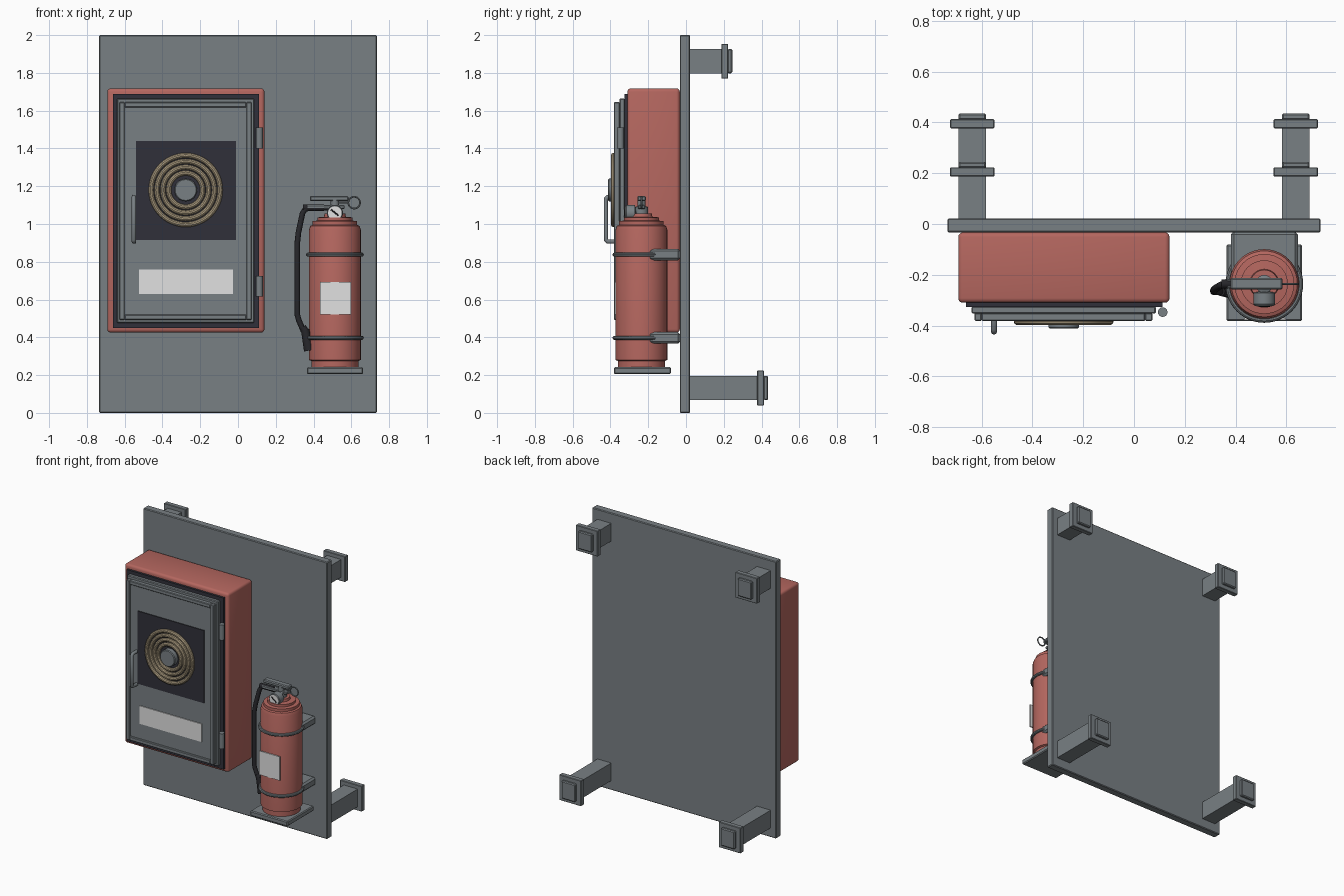
import bpy, bmesh, math
from mathutils import Matrix, Vector

if "Cube" in bpy.data.objects:
    bpy.data.objects.remove(bpy.data.objects["Cube"])


def material(name, rgb):
    m = bpy.data.materials.new(name)
    m.diffuse_color = (*rgb, 1)
    m.use_nodes = True
    m.node_tree.nodes["Principled BSDF"].inputs["Base Color"].default_value = m.diffuse_color
    return m


GREY = material("steel grey", (0.19, 0.215, 0.23))
RED = material("safety red", (0.46, 0.135, 0.115))
DARK = material("dark seal", (0.03, 0.03, 0.042))
BLACK = material("black rubber", (0.02, 0.02, 0.024))
TAN = material("tan hose", (0.42, 0.34, 0.22))
WHITE = material("white label", (0.75, 0.75, 0.75))


def finish(name, bm, mat, smooth=True):
    bmesh.ops.recalc_face_normals(bm, faces=bm.faces[:])
    me = bpy.data.meshes.new(name)
    bm.to_mesh(me)
    bm.free()
    me.materials.append(mat)
    if smooth:
        me.shade_smooth()
        me.set_sharp_from_angle(angle=math.radians(35))
    ob = bpy.data.objects.new(name, me)
    bpy.context.collection.objects.link(ob)
    return ob


def box(name, x, y, z, mat, bevel=0.0, segments=1):
    bm = bmesh.new()
    size = (x[1] - x[0], y[1] - y[0], z[1] - z[0])
    centre = Vector((sum(x) / 2, sum(y) / 2, sum(z) / 2))
    bmesh.ops.create_cube(bm, size=1, matrix=Matrix.Translation(centre) @ Matrix.Diagonal((*size, 1)))
    if bevel:
        bmesh.ops.bevel(bm, geom=bm.edges[:], offset=bevel, segments=segments, profile=0.5, affect='EDGES')
    return finish(name, bm, mat, segments > 1)


UP = Matrix.Identity(4)
FRONT = Matrix.Rotation(math.radians(90), 4, 'X')  # local z points to -y


def lathe(name, profile, origin, mat, turn=UP, n=40, closed=False):
    """Revolve (radius, height) points; ends are capped unless the profile is a loop."""
    bm = bmesh.new()
    move = Matrix.Translation(origin) @ turn
    rings = [[bm.verts.new(move @ Vector((r * math.cos(2 * math.pi * i / n), r * math.sin(2 * math.pi * i / n), h)))
              for i in range(n)] for r, h in profile]
    pairs = list(zip(rings, rings[1:]))
    if closed:
        pairs.append((rings[-1], rings[0]))
    else:
        bm.faces.new(rings[0])
        bm.faces.new(rings[-1])
    for a, b in pairs:
        for i in range(n):
            j = (i + 1) % n
            bm.faces.new((a[i], a[j], b[j], b[i]))
    return finish(name, bm, mat)


def torus(name, major, minor, origin, mat, turn=UP, sides=10):
    loop = [(major + minor * math.cos(2 * math.pi * k / sides), minor * math.sin(2 * math.pi * k / sides))
            for k in range(sides)]
    return lathe(name, loop, origin, mat, turn, 48, True)


def rod(name, a, b, r0, r1, mat, n=16):
    a, b = Vector(a), Vector(b)
    turn = (b - a).to_track_quat('Z', 'Y').to_matrix().to_4x4()
    return lathe(name, [(r0, 0), (r1, (b - a).length)], a, mat, turn, n)


def tube(name, points, radius, mat):
    cu = bpy.data.curves.new(name, 'CURVE')
    cu.dimensions = '3D'
    cu.bevel_depth = radius
    cu.bevel_resolution = 3
    cu.use_fill_caps = True
    sp = cu.splines.new('POLY')
    sp.points.add(len(points) - 1)
    for p, co in zip(sp.points, points):
        p.co = (*co, 1)
    cu.materials.append(mat)
    ob = bpy.data.objects.new(name, cu)
    bpy.context.collection.objects.link(ob)
    bpy.ops.object.select_all(action='DESELECT')
    bpy.context.view_layer.objects.active = ob
    ob.select_set(True)
    bpy.ops.object.convert(target='MESH')


# Back panel and its four stand-off posts
box("back_panel", (-0.735, 0.735), (-0.033, 0.022), (0, 2), GREY, 0.005)
for level, zc, end in (("upper", 1.862, 0.245), ("lower", 0.132, 0.435)):
    for side, xc in (("left", -0.637), ("right", 0.637)):
        box(f"{level}_{side}_post", (xc - 0.055, xc + 0.055), (0.02, end - 0.05), (zc - 0.064, zc + 0.064), GREY)
        box(f"{level}_{side}_flange", (xc - 0.087, xc + 0.087), (end - 0.058, end - 0.022),
            (zc - 0.092, zc + 0.092), GREY, 0.003)
        box(f"{level}_{side}_post_cap", (xc - 0.055, xc + 0.055), (end - 0.025, end),
            (zc - 0.064, zc + 0.064), GREY, 0.006)

# Hose cabinet with layered door
box("cabinet_body", (-0.692, 0.14), (-0.31, -0.033), (0.425, 1.718), RED, 0.018, 3)
box("cabinet_seal", (-0.662, 0.112), (-0.326, -0.305), (0.45, 1.688), DARK)
box("door_base", (-0.64, 0.086), (-0.353, -0.324), (0.475, 1.665), GREY, 0.005)
box("door_panel", (-0.61, 0.06), (-0.37, -0.35), (0.5, 1.63), GREY)
X0, X1, Z0, Z1, W = -0.628, 0.072, 0.492, 1.645, 0.028
for side, x, z in (("left", (X0, X0 + W), (Z0, Z1)), ("right", (X1 - W, X1), (Z0, Z1)),
                   ("bottom", (X0 + W, X1 - W), (Z0, Z0 + W)), ("top", (X0 + W, X1 - W), (Z1 - W, Z1))):
    box("door_trim_" + side, x, (-0.382, -0.35), z, GREY, 0.004)

# Door window, coiled hose, hub and label
box("door_window", (-0.54, -0.01), (-0.376, -0.369), (0.915, 1.44), DARK)
CX, CZ = -0.277, 1.18
for i in range(4):
    torus(f"hose_coil_{i + 1}", 0.183 - 0.031 * i, 0.0135, (CX, -0.384, CZ), TAN, FRONT)
lathe("hose_hub", [(0.06, 0), (0.06, 0.037), (0.055, 0.042)], (CX, -0.37, CZ), GREY, FRONT, 32)
box("door_label", (-0.525, -0.027), (-0.376, -0.369), (0.63, 0.76), WHITE)

# Door handle and hinges
tube("door_handle", [(-0.551, -0.37, 1.143), (-0.551, -0.415, 1.143), (-0.551, -0.424, 1.133),
                     (-0.551, -0.424, 0.917), (-0.551, -0.415, 0.907), (-0.551, -0.37, 0.907)], 0.012, GREY)
for level, z in (("upper", 1.455), ("lower", 0.67)):
    rod(level + "_hinge", (0.113, -0.347, z - 0.055), (0.113, -0.347, z + 0.055), 0.019, 0.019, GREY)

# Extinguisher tank
EX, EY = 0.513, -0.236
lathe("extinguisher_tank", [(0.125, 0.238), (0.125, 0.275), (0.137, 0.28), (0.137, 0.97), (0.13, 0.99),
                            (0.118, 0.995), (0.118, 1.015), (0.093, 1.018), (0.093, 1.035),
                            (0.058, 1.038), (0.055, 1.055)], (EX, EY, 0), RED)
box("extinguisher_label", (0.433, 0.598), (-0.379, -0.371), (0.52, 0.692), WHITE)

# Shelf, wall brackets and straps
box("extinguisher_shelf", (EX - 0.149, EX + 0.149), (-0.382, -0.08), (0.205, 0.242), GREY, 0.006)
for level, z in (("upper", 0.838), ("lower", 0.397)):
    box(level + "_bracket", (EX - 0.132, EX + 0.132), (-0.2, -0.03), (z - 0.03, z + 0.03), GREY, 0.012)
    torus(level + "_strap", 0.142, 0.011, (EX, EY, z), GREY)

# Valve, levers and safety pin
lathe("valve_neck", [(0.035, 1.04), (0.035, 1.09), (0.022, 1.095), (0.022, 1.14)], (EX, EY, 0), GREY, UP, 24)
box("top_lever", (0.38, 0.585), (-0.258, -0.212), (1.122, 1.148), GREY, 0.006)
box("carry_lever", (0.365, 0.565), (-0.254, -0.216), (1.08, 1.1), GREY, 0.004)
torus("pin_ring", 0.031, 0.0045, (0.615, EY, 1.113), GREY, FRONT, 8)
rod("safety_pin", (0.5, EY, 1.113), (0.585, EY, 1.113), 0.006, 0.006, GREY, 10)

# Pressure gauge
lathe("gauge_body", [(0.022, 0), (0.022, 0.03), (0.043, 0.035), (0.043, 0.08), (0.039, 0.085)],
      (EX, EY, 1.058), GREY, FRONT, 32)
lathe("gauge_face", [(0.036, 0), (0.036, 0.003)], (EX, EY - 0.084, 1.058), WHITE, FRONT, 32)
rod("gauge_needle", (EX - 0.02, EY - 0.087, 1.076), (EX + 0.02, EY - 0.087, 1.044), 0.004, 0.004, BLACK, 8)

# Discharge hose and nozzle
tube("discharge_hose", [(0.48, EY, 1.085), (0.4, EY, 1.088), (0.355, -0.238, 1.078), (0.341, -0.242, 1.055),
                        (0.32, -0.255, 0.955), (0.314, -0.262, 0.9), (0.314, -0.265, 0.52),
                        (0.322, -0.265, 0.49), (0.348, -0.265, 0.43)], 0.015, BLACK)
rod("hose_collar", (0.455, EY, 1.086), (0.345, EY, 1.086), 0.018, 0.018, BLACK)
rod("nozzle_cuff", (0.342, -0.265, 0.455), (0.357, -0.265, 0.43), 0.019, 0.02, BLACK)
rod("nozzle", (0.355, -0.265, 0.442), (0.376, -0.265, 0.33), 0.022, 0.027, BLACK)
